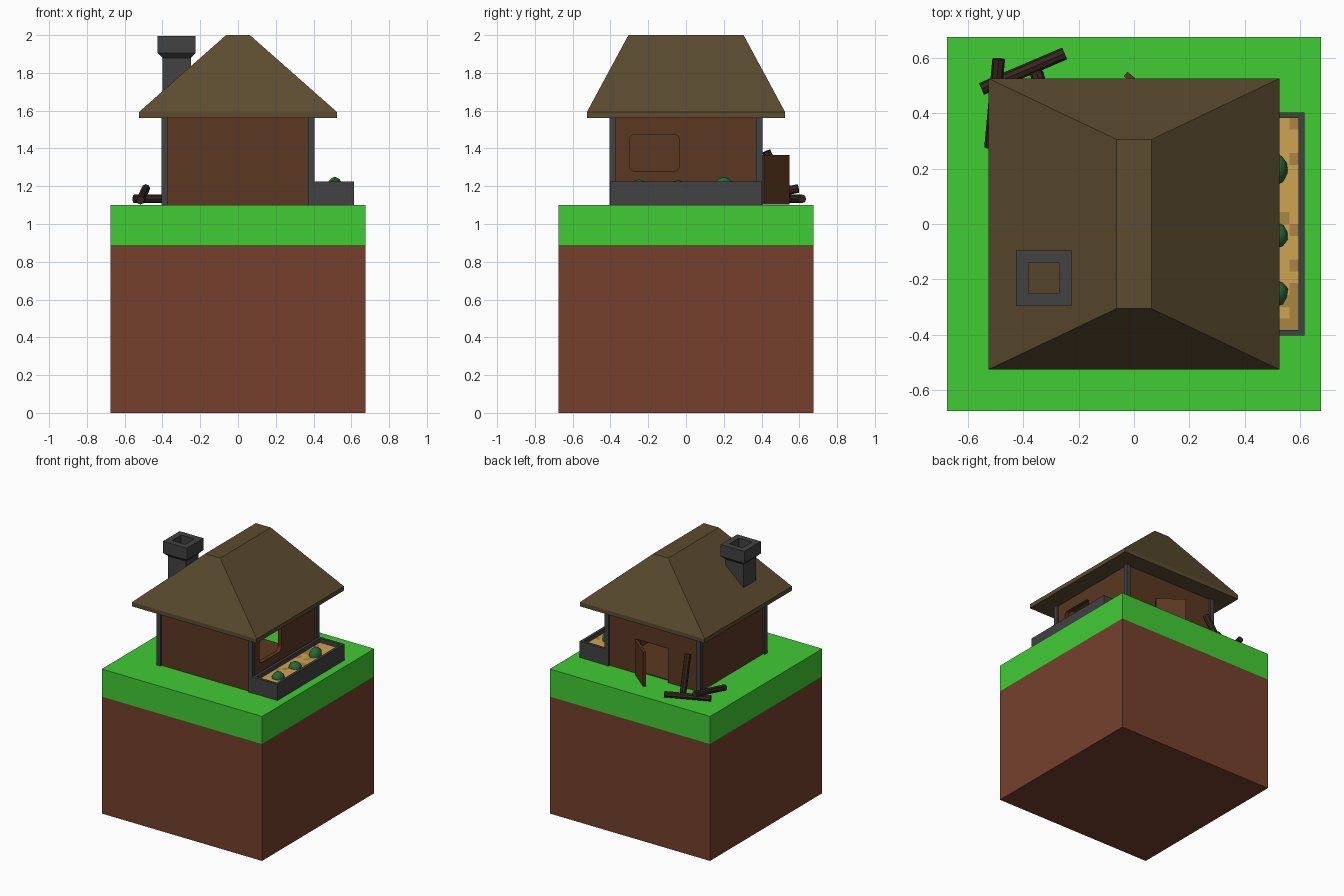
import bpy, bmesh, math, random
from mathutils import Vector

if "Cube" in bpy.data.objects:
    bpy.data.objects.remove(bpy.data.objects["Cube"])

random.seed(4)


def mat(name, r, g, b):
    lin = [((c / 255 + 0.055) / 1.055) ** 2.4 for c in (r, g, b)]
    m = bpy.data.materials.new(name)
    m.diffuse_color = (*lin, 1)
    m.use_nodes = True
    m.node_tree.nodes["Principled BSDF"].inputs["Base Color"].default_value = m.diffuse_color
    return m


DIRT = mat("dirt brown", 117, 64, 45)
GRASS = mat("grass green", 64, 204, 52)
WALL = mat("wall brown", 91, 56, 33)
ROOF = mat("thatch brown", 92, 76, 48)
STONE = mat("stone grey", 66, 66, 68)
WOOD = mat("dark log", 54, 38, 30)
SAND = mat("straw yellow", 208, 164, 82)
SAND_DARK = mat("dark straw", 170, 134, 64)
LEAF = mat("leaf green", 40, 104, 56)


def finish(name, bm, *mats):
    bmesh.ops.recalc_face_normals(bm, faces=bm.faces)
    me = bpy.data.meshes.new(name)
    bm.to_mesh(me)
    bm.free()
    ob = bpy.data.objects.new(name, me)
    bpy.context.collection.objects.link(ob)
    for m in mats:
        me.materials.append(m)
    return ob


def box(name, lo, hi, m):
    bm = bmesh.new()
    bmesh.ops.create_cube(bm, size=1)
    for v in bm.verts:
        v.co = [(a + b) / 2 + c * (b - a) for a, b, c in zip(lo, hi, v.co)]
    return finish(name, bm, m)


def rings(name, loops, m, closed=False):
    """Stack of rectangles (cx, cy, half x, half y, z), capped or joined in a loop."""
    bm = bmesh.new()
    vs = [[bm.verts.new((cx + sx * hx, cy + sy * hy, z))
           for sx, sy in ((-1, -1), (1, -1), (1, 1), (-1, 1))]
          for cx, cy, hx, hy, z in loops]
    pairs = list(zip(vs, vs[1:])) + ([(vs[-1], vs[0])] if closed else [])
    for a, b in pairs:
        for i in range(4):
            j = (i + 1) % 4
            bm.faces.new((a[i], a[j], b[j], b[i]))
    if not closed:
        bm.faces.new(vs[0])
        bm.faces.new(vs[-1])
    return finish(name, bm, m)


def log(name, a, b, r):
    a, b = Vector(a), Vector(b)
    bm = bmesh.new()
    bmesh.ops.create_cone(bm, cap_ends=True, segments=8, radius1=r, radius2=r,
                          depth=(b - a).length)
    ob = finish(name, bm, WOOD)
    ob.location = (a + b) / 2
    ob.rotation_euler = (b - a).to_track_quat('Z', 'Y').to_euler()
    return ob


def cut(target, cutter):
    cutter.hide_render = True
    mod = target.modifiers.new("cut", 'BOOLEAN')
    mod.operation = 'DIFFERENCE'
    mod.solver = 'EXACT'
    mod.object = cutter
    bpy.context.view_layer.objects.active = target
    bpy.ops.object.modifier_apply(modifier=mod.name)
    bpy.data.objects.remove(cutter)


# ground block
box("dirt_block", (-.675, -.675, 0), (.675, .675, .89), DIRT)
box("grass_layer", (-.675, -.675, .89), (.675, .675, 1.1), GRASS)

# hollow house walls, floor and corner posts
H, I = .39, .36
rings("house_walls", [(0, 0, H, H, 1.1), (0, 0, H, H, 1.565),
                      (0, 0, I, I, 1.565), (0, 0, I, I, 1.1)], WALL, closed=True)
walls = bpy.data.objects["house_walls"]
box("floor", (-I, -I, 1.1), (I, I, 1.106), WALL)
for i, (sx, sy) in enumerate(((-1, -1), (1, -1), (1, 1), (-1, 1))):
    xs, ys = sorted((sx * .37, sx * .404)), sorted((sy * .37, sy * .404))
    box(f"corner_post_{i + 1}", (xs[0], ys[0], 1.1), (xs[1], ys[1], 1.565), STONE)

# doorway in the back wall
cut(walls, box("door_cutter", (-.12, .3, 1.05), (.13, .5, 1.36), WALL))

# rounded window in the right wall
bm = bmesh.new()
outline = []
for cy, cz, start in ((-.065, 1.445, 0), (-.27, 1.445, 90), (-.27, 1.31, 180), (-.065, 1.31, 270)):
    for k in range(5):
        a = math.radians(start + k * 22.5)
        outline.append(bm.verts.new((.3, cy + .03 * math.cos(a), cz + .03 * math.sin(a))))
face = bm.faces.new(outline)
ext = bmesh.ops.extrude_face_region(bm, geom=[face])
bmesh.ops.translate(bm, vec=(.2, 0, 0),
                    verts=[e for e in ext["geom"] if isinstance(e, bmesh.types.BMVert)])
cut(walls, finish("window_cutter", bm, WALL))

# open door, swung out from its hinge
door = box("door", (0, -.02, 0), (.215, 0, .262), WALL)
door.location = (.13, .397, 1.104)
door.rotation_euler = (0, 0, math.atan2(.135, -.165))

# hipped roof with a thin eave
rings("roof", [(0, 0, .525, .525, 1.56), (0, 0, .525, .525, 1.592),
               (0, 0, .063, .305, 2.0)], ROOF)

# open chimney with a flared cap
cx, cy = -.325, -.195
rings("chimney", [(cx, cy, h, h, z) for h, z in
                  ((.075, 1.62), (.075, 1.88), (.1, 1.905), (.1, 1.995),
                   (.055, 1.995), (.055, 1.62))], STONE, closed=True)

# planter on the right side
rings("planter_box", [(.508, 0, hx, hy, z) for hx, hy, z in
                      ((.106, .402, 1.1), (.106, .402, 1.224),
                       (.086, .382, 1.224), (.086, .382, 1.1))], STONE, closed=True)

# patchy straw bed
bm = bmesh.new()
bmesh.ops.create_grid(bm, x_segments=5, y_segments=18, size=1)
for v in bm.verts:
    v.co = (.508 + v.co.x * .088, v.co.y * .384, 1.192)
for f in bm.faces:
    f.material_index = int(random.random() < .25)
finish("straw_bed", bm, SAND, SAND_DARK)

# three lumpy bushes
for i, (x, y, rx, ry, top) in enumerate(((.512, -.25, .043, .05, 1.236),
                                         (.51, -.042, .045, .045, 1.232),
                                         (.512, .2, .043, .058, 1.25))):
    bm = bmesh.new()
    bmesh.ops.create_icosphere(bm, subdivisions=2, radius=1)
    for v in bm.verts:
        k = random.uniform(.9, 1.08)
        v.co = (x + v.co.x * rx * k, y + v.co.y * ry * k, 1.19 + v.co.z * (top - 1.19))
    for f in bm.faces:
        f.smooth = True
    finish(f"bush_{i + 1}", bm, LEAF)

# log pile at the back left corner
log("lying_log", (-.55, .487, 1.133), (-.25, .615, 1.133), .023)
log("resting_log", (-.517, .275, 1.126), (-.488, .595, 1.188), .023)
log("leaning_log", (-.35, .54, 1.115), (-.314, .425, 1.385), .024)
